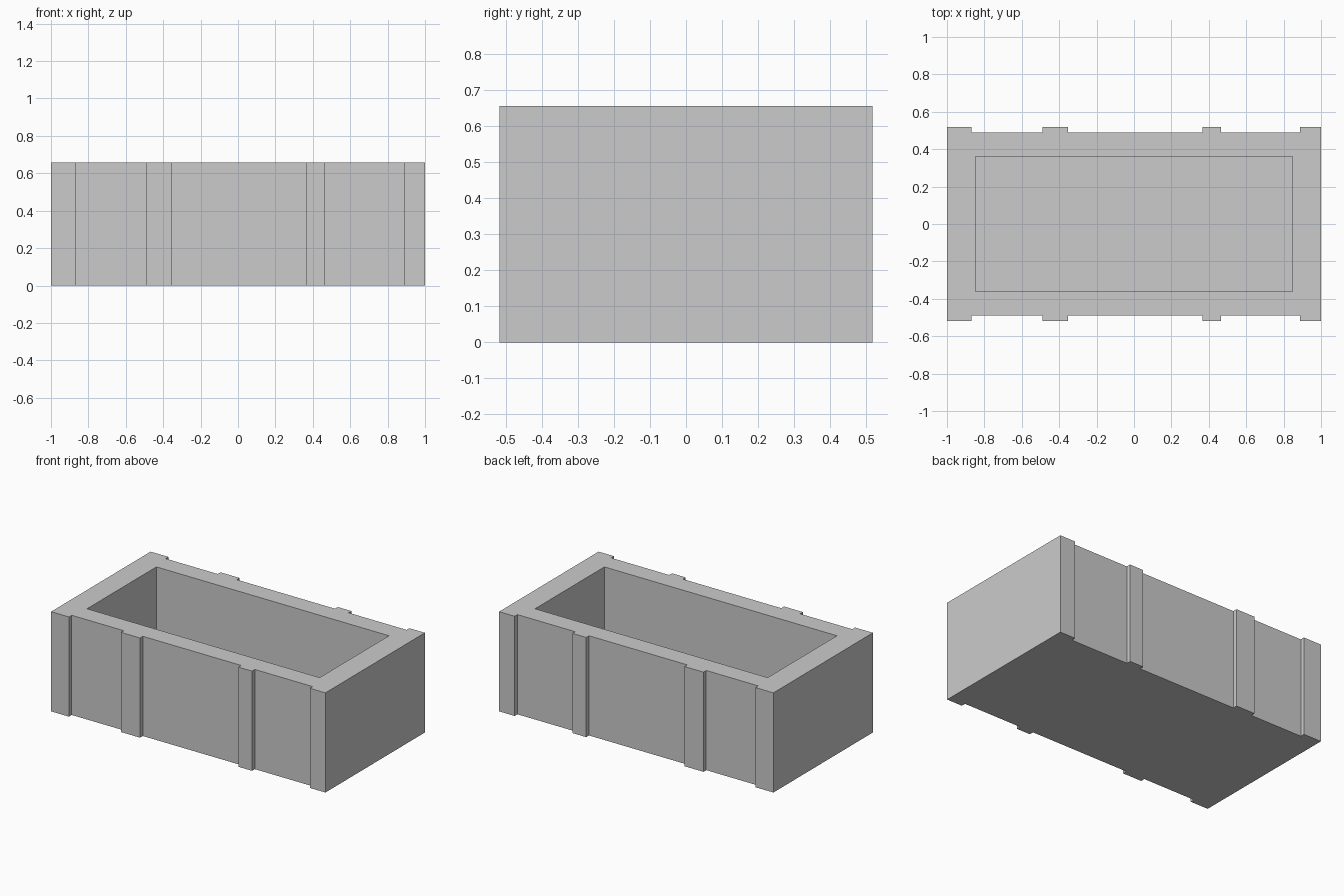
import bpy, bmesh

if "Cube" in bpy.data.objects:
    bpy.data.objects.remove(bpy.data.objects["Cube"])

HEIGHT = 0.657
BODY_Y, RIB_Y = 0.489, 0.518          # wall face and raised rib face
INNER_X, INNER_Y, FLOOR_Z = 0.848, 0.361, 0.13
RIBS = [(-1.0, -0.87), (-0.49, -0.352), (0.365, 0.465), (0.887, 1.0)]


def prism(name, outline, z0, z1):
    """Extrude a closed outline from z0 to z1."""
    bm = bmesh.new()
    base = bm.faces.new([bm.verts.new((x, y, z0)) for x, y in outline])
    top = bmesh.ops.extrude_face_region(bm, geom=[base])["geom"]
    bmesh.ops.translate(bm, vec=(0, 0, z1 - z0),
                        verts=[v for v in top if isinstance(v, bmesh.types.BMVert)])
    bmesh.ops.recalc_face_normals(bm, faces=bm.faces)
    mesh = bpy.data.meshes.new(name)
    bm.to_mesh(mesh)
    bm.free()
    obj = bpy.data.objects.new(name, mesh)
    bpy.context.collection.objects.link(obj)
    return obj


# Front edge stepping out at each rib, mirrored for the back
edge = []
for i, (a, b) in enumerate(RIBS):
    if i > 0:
        edge.append((a, -BODY_Y))
    edge += [(a, -RIB_Y), (b, -RIB_Y)]
    if i < len(RIBS) - 1:
        edge.append((b, -BODY_Y))
outline = edge + [(x, -y) for x, y in reversed(edge)]

# Ribbed trough body
trough = prism("trough", outline, 0, HEIGHT)

# Rectangular cavity open at the top
cutter = prism("cavity_cutter",
               [(-INNER_X, -INNER_Y), (INNER_X, -INNER_Y),
                (INNER_X, INNER_Y), (-INNER_X, INNER_Y)], FLOOR_Z, HEIGHT + 0.2)
cutter.hide_render = True
cut = trough.modifiers.new("cavity", 'BOOLEAN')
cut.operation = 'DIFFERENCE'
cut.solver = 'EXACT'
cut.object = cutter
bpy.context.view_layer.objects.active = trough
bpy.ops.object.modifier_apply(modifier=cut.name)
bpy.data.objects.remove(cutter)
